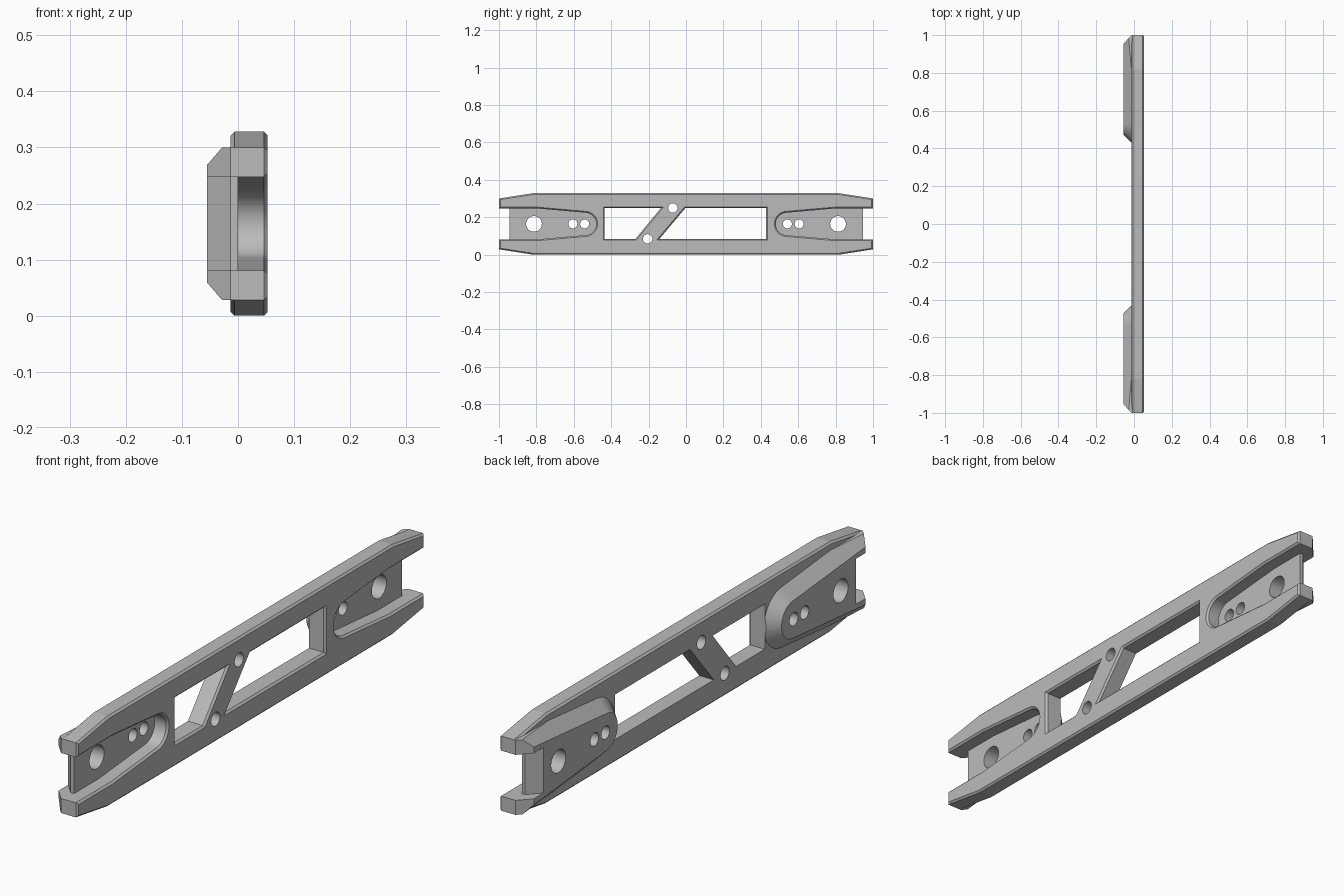
import bpy, bmesh, math
from mathutils import Vector

if "Cube" in bpy.data.objects:
    bpy.data.objects.remove(bpy.data.objects["Cube"], do_unlink=True)

MID = 0.164                      # height of the long axis
BACK, FACE, PAD = -0.013, 0.053, -0.055
CH = 0.007                       # small edge chamfer

metal = bpy.data.materials.new("grey metal")
metal.use_nodes = True
GREY = (0.5, 0.5, 0.5, 1)
metal.diffuse_color = GREY
metal.node_tree.nodes["Principled BSDF"].inputs["Base Color"].default_value = GREY


def offset(poly, d):
    """Grow a counter-clockwise outline by d with mitred corners."""
    out = []
    for i, p in enumerate(poly):
        p, a, b = Vector(p), Vector(poly[i - 1]), Vector(poly[(i + 1) % len(poly)])
        e, f = (p - a).normalized(), (b - p).normalized()
        n, m = Vector((e.y, -e.x)), Vector((f.y, -f.x))
        out.append(tuple(p + (n + m) * d / (1 + n.dot(m))))
    return out


def loft(name, rings):
    """Solid through rings of 3D points with equal counts."""
    bm = bmesh.new()
    loops = [[bm.verts.new(p) for p in ring] for ring in rings]
    count = len(loops[0])
    for a, b in zip(loops, loops[1:]):
        for i in range(count):
            j = (i + 1) % count
            bm.faces.new((a[i], a[j], b[j], b[i]))
    bm.faces.new(loops[0])
    bm.faces.new(loops[-1])
    bmesh.ops.recalc_face_normals(bm, faces=bm.faces)
    mesh = bpy.data.meshes.new(name)
    bm.to_mesh(mesh)
    bm.free()
    mesh.materials.append(metal)
    ob = bpy.data.objects.new(name, mesh)
    bpy.context.collection.objects.link(ob)
    return ob


def ring(x, poly, side=1):
    return [(x, side * y, MID + z) for y, z in poly]


def combine(target, tool, operation):
    mod = target.modifiers.new(operation, "BOOLEAN")
    mod.operation, mod.object, mod.solver = operation, tool, "EXACT"
    bpy.context.view_layer.objects.active = target
    bpy.ops.object.modifier_apply(modifier=mod.name)
    bpy.data.objects.remove(tool, do_unlink=True)


def tongue(end, half, radius, centre=0.54, knee=None, steps=24):
    """Outline with a round inner tip, widening toward the bar end."""
    pts = [(end, -half), (end, half)]
    if knee:
        pts.append((knee, half))
    for i in range(steps + 1):
        t = math.radians(95 + 170 * i / steps)
        pts.append((centre + radius * math.cos(t), radius * math.sin(t)))
    if knee:
        pts.append((knee, -half))
    return pts


def flared_cut(name, poly, floor, side=1):
    wide = offset(poly, CH)
    return loft(name, [ring(floor, poly, side), ring(FACE - CH, poly, side),
                       ring(FACE, wide, side), ring(FACE + 0.02, wide, side)])


def drill(y, z, radius, steps=48):
    circle = [(y + radius * math.cos(math.tau * i / steps),
               z + radius * math.sin(math.tau * i / steps)) for i in range(steps)]
    return loft("drill", [ring(-0.1, circle), ring(0.1, circle)])


# Long bar with tapered ends and chamfered rims
outline = [(1, -0.136), (1, 0.136), (0.82, 0.164), (-0.82, 0.164),
           (-1, 0.136), (-1, -0.136), (-0.82, -0.164), (0.82, -0.164)]
back_rim = [(y, z - math.copysign(CH, z)) for y, z in outline]
frame = loft("slotted_bar", [ring(BACK, back_rim), ring(BACK + CH, outline),
                             ring(FACE - CH, outline), ring(FACE, offset(outline, -CH))])

# Raised pads behind both ends, trimmed to the height of the bar tips
for side in (1, -1):
    foot, top = tongue(1, 0.154, 0.110), tongue(0.955, 0.105, 0.068)
    pad = loft("end_pad", [ring(BACK + 0.008, foot, side), ring(BACK, foot, side),
                           ring(PAD, top, side)])
    band = [(0.3, -0.136), (1.2, -0.136), (1.2, 0.136), (0.3, 0.136)]
    combine(pad, loft("trim", [ring(-0.1, band, side), ring(0.1, band, side)]), "INTERSECT")
    combine(frame, pad, "UNION")

# Front pockets, open end slots with a slanted floor edge, and pad holes
for side in (1, -1):
    combine(frame, flared_cut("pocket", tongue(1.1, 0.083, 0.06, knee=0.8), 0, side), "DIFFERENCE")
    notch = [(0.08, 0.945), (BACK, 0.945), (PAD, 0.9), (-0.08, 0.873), (-0.08, 1.2), (0.08, 1.2)]
    slot = loft("slot", [[(x, side * y, MID + z) for x, y in notch] for z in (-0.083, 0.083)])
    combine(frame, slot, "DIFFERENCE")
    for y, r in ((0.813, 0.042), (0.605, 0.024), (0.542, 0.024)):
        combine(frame, drill(side * y, 0, r), "DIFFERENCE")

# Two windows leave a diagonal brace, with a hole at each end of it
windows = ([(-0.435, -0.08), (-0.27, -0.08), (-0.135, 0.084), (-0.435, 0.084)],
           [(-0.142, -0.08), (0.428, -0.08), (0.428, 0.084), (-0.004, 0.084)])
for poly in windows:
    combine(frame, flared_cut("window", poly, -0.1), "DIFFERENCE")
for y, z in ((-0.07, 0.085), (-0.205, -0.08)):
    combine(frame, drill(y, z, 0.025), "DIFFERENCE")

# Smooth only the fine curve steps
bpy.ops.object.select_all(action="DESELECT")
frame.select_set(True)
bpy.context.view_layer.objects.active = frame
bpy.ops.object.shade_smooth_by_angle(angle=math.radians(8))
